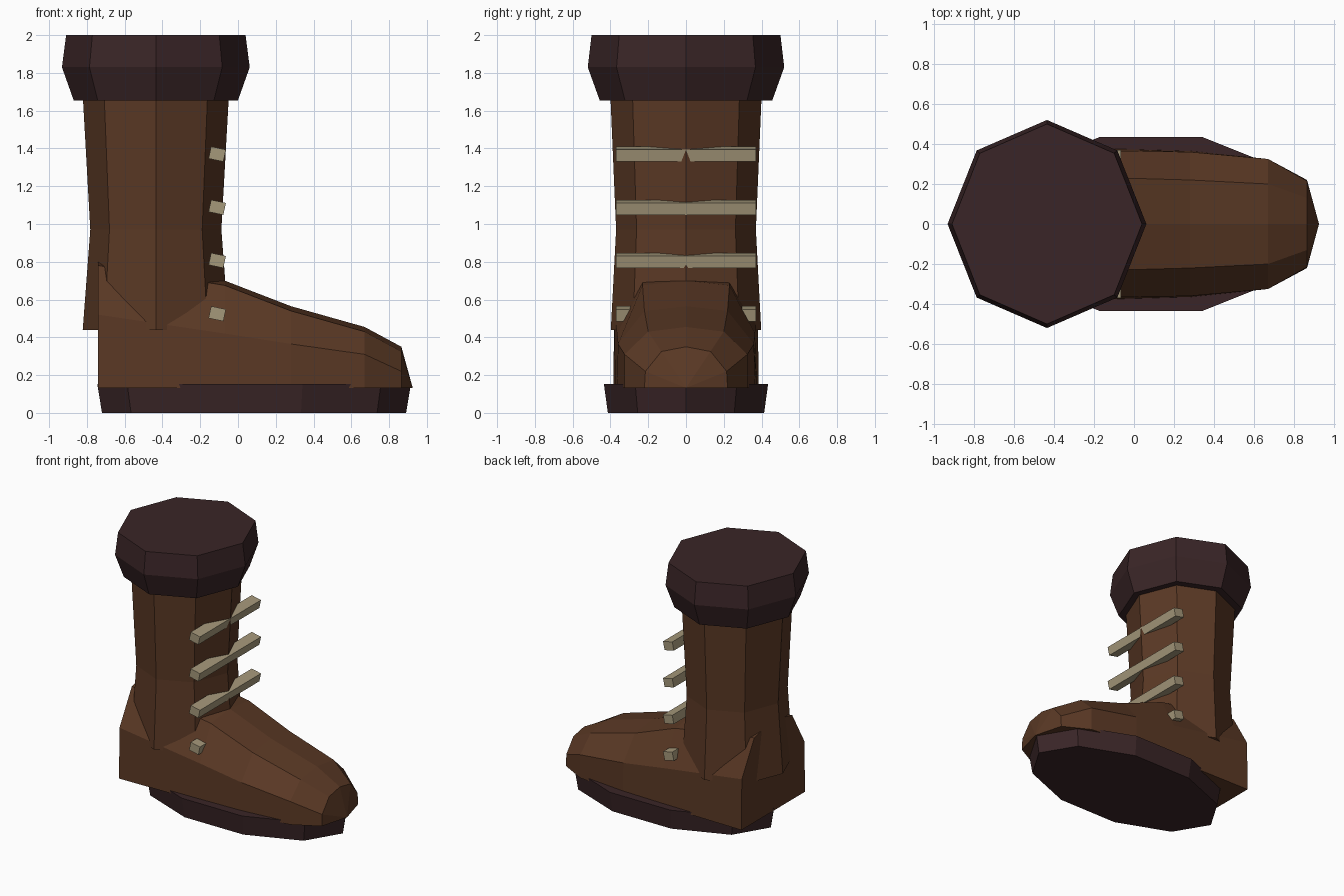
import bpy, bmesh, math

if "Cube" in bpy.data.objects:
    bpy.data.objects.remove(bpy.data.objects["Cube"])


def material(name, rgb):
    m = bpy.data.materials.new(name)
    m.diffuse_color = (*rgb, 1)
    m.use_nodes = True
    m.node_tree.nodes["Principled BSDF"].inputs["Base Color"].default_value = m.diffuse_color
    return m


BROWN = material("brown leather", (0.102, 0.040, 0.018))
DARK = material("dark trim", (0.042, 0.0185, 0.020))
TAN = material("tan lace", (0.376, 0.314, 0.195))


def loft(name, rings, mat, tip=None):
    """Skin closed rings of points; cap both ends (last end may fan to a tip)."""
    bm = bmesh.new()
    rows = [[bm.verts.new(p) for p in ring] for ring in rings]
    n = len(rows[0])
    for a, b in zip(rows, rows[1:]):
        for i in range(n):
            j = (i + 1) % n
            bm.faces.new((a[i], a[j], b[j], b[i]))
    bm.faces.new(rows[0][::-1])
    if tip:
        t = bm.verts.new(tip)
        for i in range(n):
            bm.faces.new((rows[-1][i], rows[-1][(i + 1) % n], t))
    else:
        bm.faces.new(rows[-1])
    bmesh.ops.recalc_face_normals(bm, faces=bm.faces)
    me = bpy.data.meshes.new(name)
    bm.to_mesh(me)
    bm.free()
    me.materials.append(mat)
    ob = bpy.data.objects.new(name, me)
    bpy.context.collection.objects.link(ob)
    return ob


def oval(n, cx, rx, ry, z):
    return [(cx + rx * math.cos(2 * math.pi * i / n),
             ry * math.sin(2 * math.pi * i / n), z) for i in range(n)]


# Sole: ten-sided oval, slightly wider at the top
loft("sole", [oval(10, 0.085, 0.805, 0.435, 0),
              oval(10, 0.085, 0.83, 0.457, 0.152)], DARK)

# Shaft: eight-sided tube with a slight waist
SX = -0.435
loft("shaft", [oval(8, SX, rx, ry, z) for rx, ry, z in
               ((0.387, 0.398, 0.44), (0.347, 0.37, 0.97), (0.389, 0.402, 1.72))], BROWN)

# Cuff: bulging eight-sided collar
loft("cuff", [oval(8, SX, rx, ry, z) for rx, ry, z in
              ((0.435, 0.457, 1.655), (0.497, 0.52, 1.83), (0.475, 0.50, 2.0))], DARK)


# Foot: heel-to-toe sections (x, base half width, side half width, side z,
# shoulder half width, shoulder z, ridge z)
def section(x, wb, ws, zs, wu, zu, zt):
    half = [(wb, 0.132), (ws, zs), (wu, zu)]
    return ([(x, y, z) for y, z in half] + [(x, 0, zt)]
            + [(x, -y, z) for y, z in reversed(half)])


loft("foot", [section(*s) for s in (
    (-0.74, 0.385, 0.38, 0.52, 0.23, 0.78, 0.83),
    (-0.07, 0.375, 0.365, 0.42, 0.23, 0.675, 0.70),
    (0.28, 0.365, 0.36, 0.365, 0.22, 0.54, 0.565),
    (0.67, 0.325, 0.325, 0.31, 0.20, 0.43, 0.455),
    (0.865, 0.22, 0.215, 0.22, 0.13, 0.325, 0.35))],
    BROWN, tip=(0.925, 0, 0.132))

# Laces: tilted bars across the front of the shaft
for k, z in enumerate((0.525, 0.807, 1.088, 1.37)):
    corners = [(-0.04, -0.0325), (0.04, -0.0325), (0.04, 0.0325), (-0.04, 0.0325)]
    c, s = math.cos(math.radians(12)), math.sin(math.radians(12))
    loft(f"lace_{k + 1}", [[(-0.11 + c * u + s * v, y, z - s * u + c * v)
                            for u, v in corners] for y in (-0.37, 0.37)], TAN)
